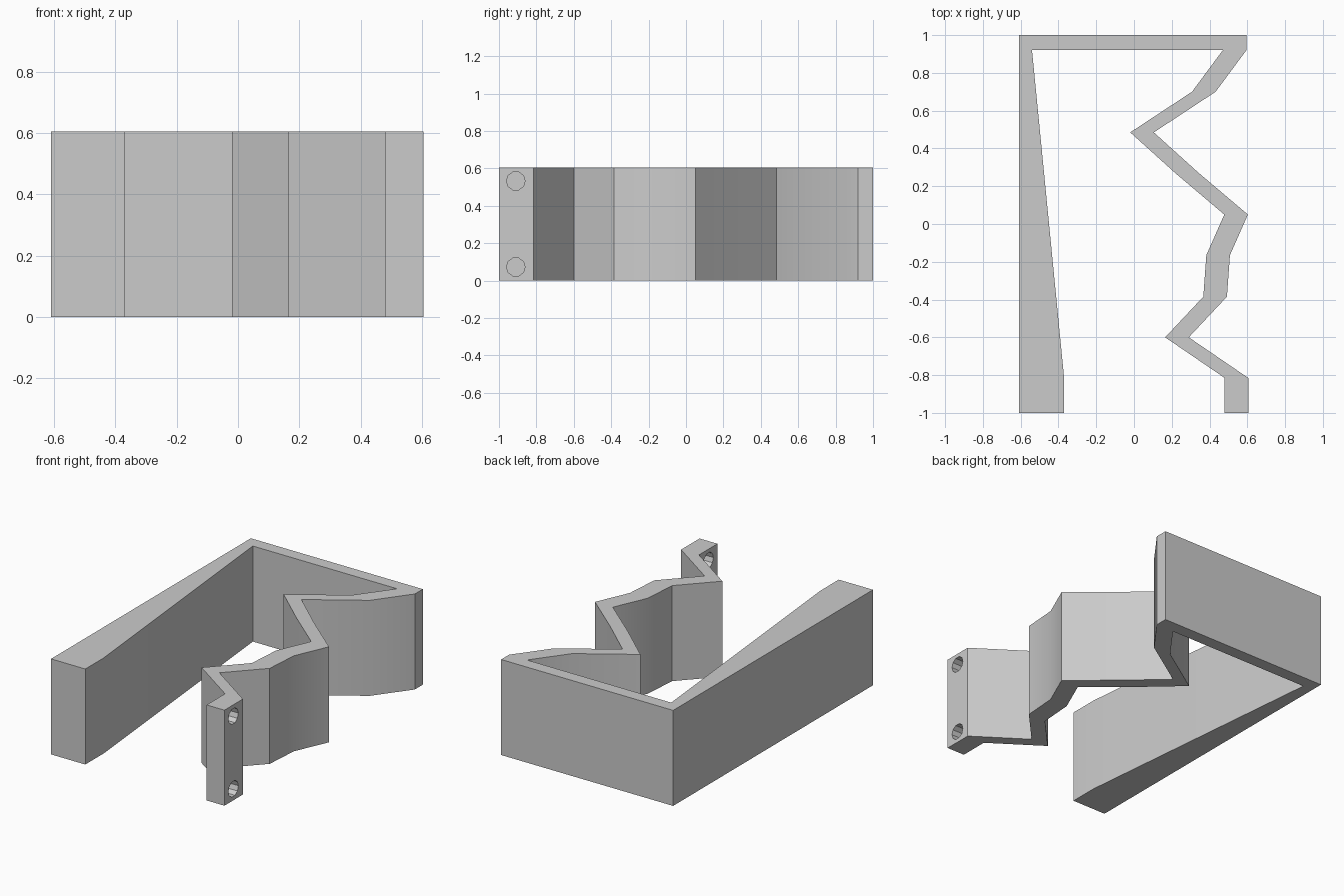
import bpy, bmesh, math

cube = bpy.data.objects.get("Cube")
if cube:
    bpy.data.objects.remove(cube, do_unlink=True)

HEIGHT = 0.605
BAND = 0.125  # width of the zigzag wall along x

grey = bpy.data.materials.new("light_grey")
grey.use_nodes = True
colour = (0.6, 0.6, 0.6, 1)
grey.diffuse_color = colour
grey.node_tree.nodes["Principled BSDF"].inputs["Base Color"].default_value = colour

# Inner edge of the zigzag wall, from front to back
zigzag = [(0.48, -1), (0.48, -0.815), (0.165, -0.6), (0.367, -0.385),
          (0.383, -0.165), (0.478, 0.05), (0.218, 0.27), (-0.02, 0.485),
          (0.307, 0.7), (0.47, 0.92)]
outer = [(min(x + BAND, 0.605), y) for x, y in reversed(zigzag)]
# Tapered straight wall and back wall
wedge = [(-0.54, 0.92), (-0.37, -0.815), (-0.37, -1), (-0.61, -1), (-0.61, 1)]
outline = zigzag + wedge + [(outer[0][0], 1)] + outer

# Extrude the outline into one continuous bracket
bm = bmesh.new()
base = bm.faces.new([bm.verts.new((x, y, 0)) for x, y in outline])
top = bmesh.ops.extrude_face_region(bm, geom=[base])["geom"]
bmesh.ops.translate(bm, vec=(0, 0, HEIGHT),
                    verts=[v for v in top if isinstance(v, bmesh.types.BMVert)])
bmesh.ops.recalc_face_normals(bm, faces=bm.faces)
mesh = bpy.data.meshes.new("zigzag_bracket")
bm.to_mesh(mesh)
bm.free()
mesh.materials.append(grey)
bracket = bpy.data.objects.new("zigzag_bracket", mesh)
bpy.context.collection.objects.link(bracket)

# Screw holes through the front tab
cutters = []
for z in (0.073, 0.533):
    bpy.ops.mesh.primitive_cylinder_add(vertices=10, radius=0.05, depth=0.4,
                                        location=(0.54, -0.91, z),
                                        rotation=(0, math.pi / 2, 0))
    cutter = bpy.context.object
    cutter.name = "hole_cutter"
    cutter.hide_render = True
    cutter.data.materials.append(grey)
    cutters.append(cutter)
    hole = bracket.modifiers.new("screw_hole", 'BOOLEAN')
    hole.operation = 'DIFFERENCE'
    hole.solver = 'EXACT'
    hole.object = cutter

bpy.ops.object.select_all(action='DESELECT')
bracket.select_set(True)
bpy.context.view_layer.objects.active = bracket
for name in [m.name for m in bracket.modifiers]:
    bpy.ops.object.modifier_apply(modifier=name)
for cutter in cutters:
    bpy.data.objects.remove(cutter, do_unlink=True)
bpy.ops.object.shade_smooth_by_angle(angle=math.radians(30))
